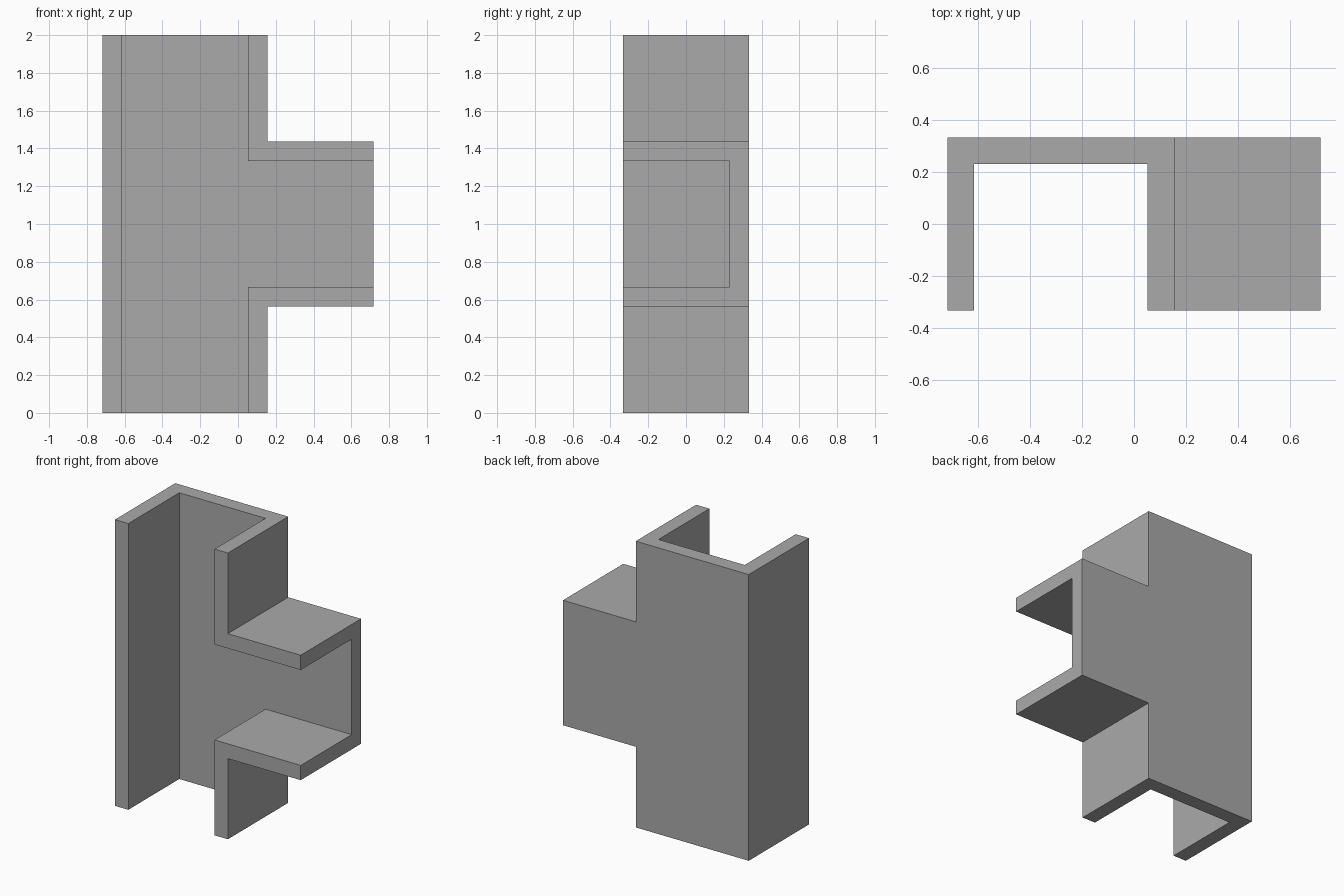
import bpy
import bmesh

if "Cube" in bpy.data.objects:
    bpy.data.objects.remove(bpy.data.objects["Cube"])

HALF_X, HALF_Y, HEIGHT = 0.718, 0.333, 2.0
WALL = 0.103
TRUNK = 0.873          # outer width of both the trunk and the branch

grey = bpy.data.materials.new("plain grey")
grey.diffuse_color = (0.4, 0.4, 0.4, 1.0)
grey.use_nodes = True
grey.node_tree.nodes["Principled BSDF"].inputs["Base Color"].default_value = grey.diffuse_color


def tee_prism(name, x0, x1, x2, z0, z1, z2, z3, y0, y1):
    """T profile in the XZ plane, extruded along y."""
    profile = [(x0, z0), (x1, z0), (x1, z1), (x2, z1),
               (x2, z2), (x1, z2), (x1, z3), (x0, z3)]
    bm = bmesh.new()
    face = bm.faces.new([bm.verts.new((x, y0, z)) for x, z in profile])
    ext = bmesh.ops.extrude_face_region(bm, geom=[face])
    moved = [v for v in ext["geom"] if isinstance(v, bmesh.types.BMVert)]
    bmesh.ops.translate(bm, verts=moved, vec=(0, y1 - y0, 0))
    bmesh.ops.recalc_face_normals(bm, faces=bm.faces)
    mesh = bpy.data.meshes.new(name)
    bm.to_mesh(mesh)
    bm.free()
    mesh.materials.append(grey)
    obj = bpy.data.objects.new(name, mesh)
    bpy.context.collection.objects.link(obj)
    return obj


# Outer T-shaped block
mid = HEIGHT / 2
edge = -HALF_X + TRUNK
channel = tee_prism("tee_channel", -HALF_X, edge, HALF_X,
                    0, mid - TRUNK / 2, mid + TRUNK / 2, HEIGHT,
                    -HALF_Y, HALF_Y)

# Hollow: open at the front, the top, the bottom and the branch end
hollow = tee_prism("hollow_cutter", -HALF_X + WALL, edge - WALL, HALF_X + 0.2,
                   -0.2, mid - TRUNK / 2 + WALL, mid + TRUNK / 2 - WALL,
                   HEIGHT + 0.2, -HALF_Y - 0.2, HALF_Y - WALL)
hollow.hide_render = True

cut = channel.modifiers.new("hollow", 'BOOLEAN')
cut.operation = 'DIFFERENCE'
cut.solver = 'EXACT'
cut.object = hollow

# Apply the cut and drop the helper
bpy.context.view_layer.objects.active = channel
channel.select_set(True)
bpy.ops.object.modifier_apply(modifier=cut.name)
bpy.data.objects.remove(hollow, do_unlink=True)
